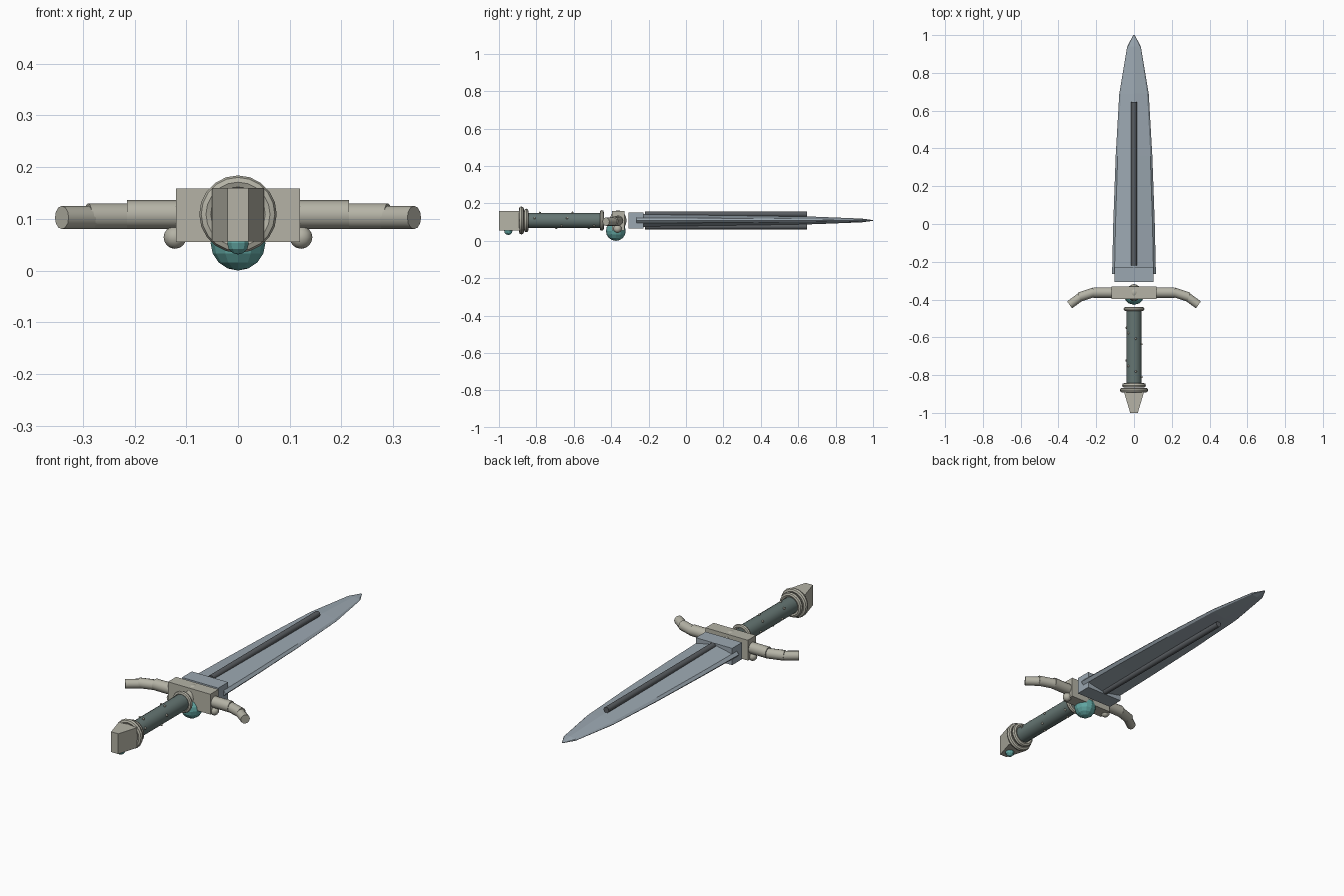
import bpy, bmesh, math
from mathutils import Vector

if "Cube" in bpy.data.objects:
    bpy.data.objects.remove(bpy.data.objects["Cube"])

ZC = 0.109


def material(name, rgb):
    m = bpy.data.materials.new(name)
    m.diffuse_color = (*rgb, 1)
    m.use_nodes = True
    m.node_tree.nodes["Principled BSDF"].inputs["Base Color"].default_value = m.diffuse_color
    return m


STEEL = material("steel", (0.33, 0.39, 0.44))
DARK = material("dark_steel", (0.10, 0.11, 0.12))
BRONZE = material("pale_bronze", (0.46, 0.45, 0.38))
LEATHER = material("grip_leather", (0.13, 0.18, 0.17))
GEM = material("gem", (0.12, 0.38, 0.36))


def finish(o, name, mat, smooth=True):
    o.name = name
    o.data.materials.append(mat)
    if smooth:
        bpy.ops.object.select_all(action='DESELECT')
        o.select_set(True)
        bpy.context.view_layer.objects.active = o
        bpy.ops.object.shade_smooth_by_angle(angle=math.radians(35))
    return o


def mesh(name, verts, faces, mat):
    me = bpy.data.meshes.new(name)
    me.from_pydata(verts, [], faces)
    bm = bmesh.new()
    bm.from_mesh(me)
    bmesh.ops.remove_doubles(bm, verts=bm.verts, dist=1e-5)
    bmesh.ops.recalc_face_normals(bm, faces=bm.faces)
    bm.to_mesh(me)
    bm.free()
    o = bpy.data.objects.new(name, me)
    bpy.context.collection.objects.link(o)
    return finish(o, name, mat, False)


def box(name, center, size, mat):
    bpy.ops.mesh.primitive_cube_add(size=1, location=center)
    o = bpy.context.object
    o.scale = size
    return finish(o, name, mat, False)


def rod(name, a, b, r, mat, sides=16):
    a, b = Vector(a), Vector(b)
    bpy.ops.mesh.primitive_cylinder_add(vertices=sides, radius=r, depth=(b - a).length, location=(a + b) / 2)
    o = bpy.context.object
    o.rotation_euler = (b - a).to_track_quat('Z', 'Y').to_euler()
    return finish(o, name, mat)


def ball(name, center, r, mat, seg=12, scale=(1, 1, 1), smooth=True):
    bpy.ops.mesh.primitive_uv_sphere_add(segments=seg, ring_count=max(6, seg * 2 // 3), radius=r, location=center)
    o = bpy.context.object
    o.scale = scale
    return finish(o, name, mat, smooth)


def ring(name, y, major, minor, mat):
    bpy.ops.mesh.primitive_torus_add(major_radius=major, minor_radius=minor, major_segments=20,
                                     minor_segments=8, location=(0, y, ZC), rotation=(math.pi / 2, 0, 0))
    return finish(bpy.context.object, name, mat)


# Blade: lofted ridge section with bevelled cutting edges (y, half width, half thickness)
stations = [(-0.265, 0.116, 0.036), (0.0, 0.11, 0.032), (0.36, 0.097, 0.027),
            (0.69, 0.078, 0.020), (0.94, 0.036, 0.010), (1.0, 0.004, 0.002)]
verts, faces = [], []
for y, w, t in stations:
    i = w * 0.89
    section = [(-w, 0), (-i, t * 0.4), (0, t), (i, t * 0.4), (w, 0), (i, -t * 0.4), (0, -t), (-i, -t * 0.4)]
    verts += [(x, y, ZC + z) for x, z in section]
for s in range(len(stations) - 1):
    for k in range(8):
        n = (k + 1) % 8
        faces.append((s * 8 + k, s * 8 + n, s * 8 + 8 + n, s * 8 + 8 + k))
faces += [tuple(range(8)), tuple(range(len(verts) - 8, len(verts)))]
mesh("blade", verts, faces, STEEL)

# Blade base block and raised ribs on both faces
box("blade_base", (0, -0.267, ZC), (0.206, 0.08, 0.086), STEEL)
for side, label in ((1, "top"), (-1, "bottom")):
    z = ZC + side * 0.033
    rod("blade_rib_" + label, (0, -0.22, z), (0, 0.647, z), 0.015, DARK, 12)

# Crossguard: block, boss, and drooping three-part arms
box("guard_block", (0, -0.363, 0.107), (0.24, 0.066, 0.104), BRONZE)
ball("guard_boss", (0, -0.363, ZC), 0.045, BRONZE, 16, (0.8, 1, 1.2))
for s, label in ((1, "right"), (-1, "left")):
    path = [((0.10, -0.363), (0.215, -0.363), 0.028),
            ((0.21, -0.361), (0.29, -0.387), 0.025),
            ((0.275, -0.38), (0.341, -0.428), 0.0225)]
    for n, (a, b, r) in enumerate(path):
        z = 0.08 + r
        rod(f"guard_arm_{label}_{n}", (s * a[0], a[1], z), (s * b[0], b[1], z), r, BRONZE, 12)
    ball("guard_bead_" + label, (s * 0.122, -0.366, 0.064), 0.022, BRONZE)
ball("guard_gem", (0, -0.375, 0.053), 0.053, GEM, 12, smooth=False)

# Grip with collar and spiral of studs
rod("grip", (0, -0.86, ZC), (0, -0.445, ZC), 0.041, LEATHER, 16)
ring("grip_collar", -0.45, 0.044, 0.011, BRONZE)
for n in range(12):
    a = n * math.pi / 3 + 0.3
    ball("grip_stud", (0.042 * math.cos(a), -0.81 + n * 0.029, ZC + 0.042 * math.sin(a)), 0.006, BRONZE, 8)

# Pommel: wedge, two rings, inset gem
outline = [(-0.05, -0.875), (0.05, -0.875), (0.05, -0.90), (0.02, -1.0), (-0.02, -1.0), (-0.05, -0.90)]
pv = [(x, y, z) for z in (0.056, 0.16) for x, y in outline]
pf = [tuple(range(6)), tuple(range(6, 12))] + [(k, (k + 1) % 6, (k + 1) % 6 + 6, k + 6) for k in range(6)]
mesh("pommel", pv, pf, BRONZE)
ring("pommel_ring_large", -0.88, 0.062, 0.013, BRONZE)
ring("pommel_ring_small", -0.854, 0.051, 0.012, BRONZE)
ball("pommel_gem", (0, -0.95, 0.053), 0.022, GEM, 10, smooth=False)
